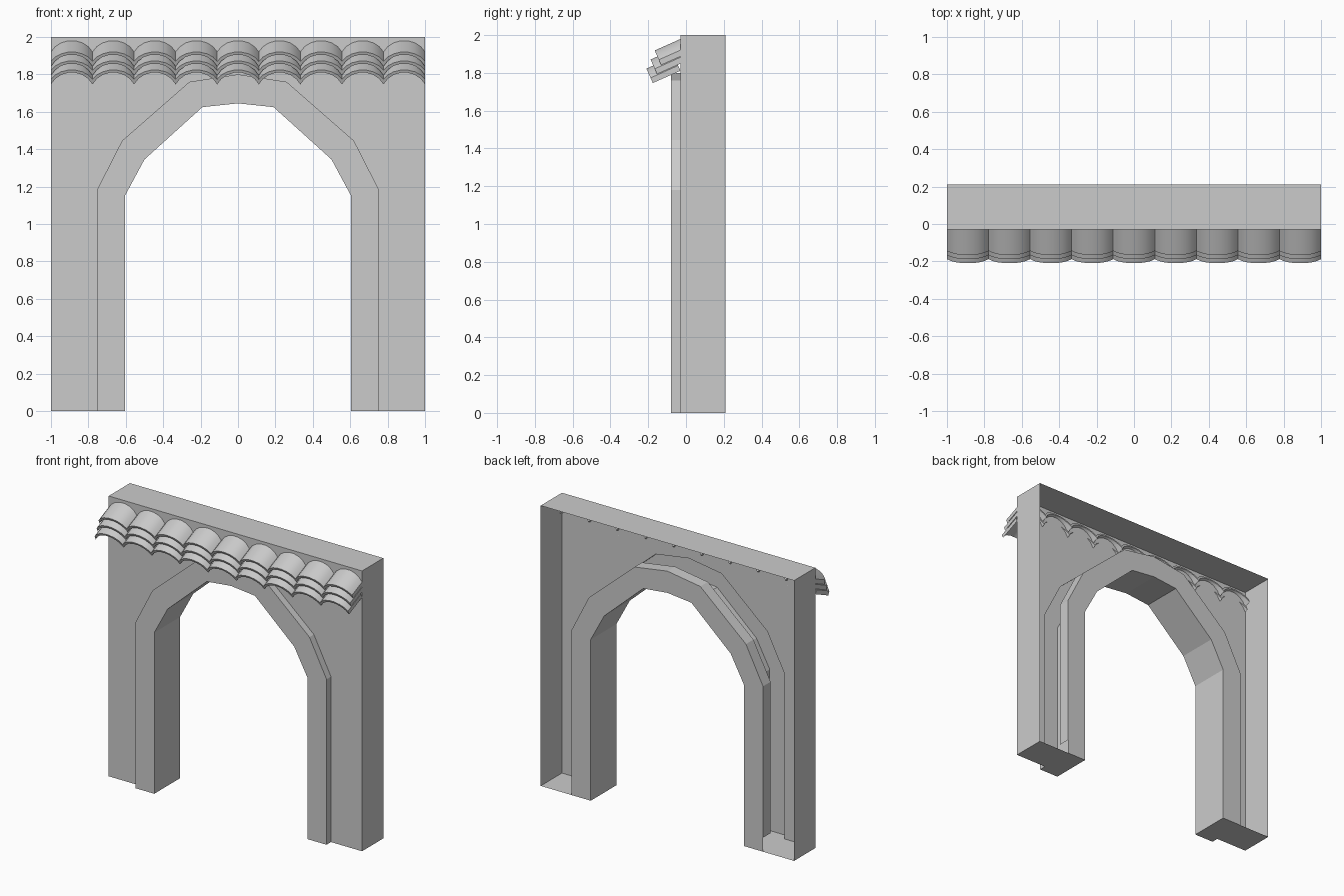
import bpy, math

if "Cube" in bpy.data.objects:
    bpy.data.objects.remove(bpy.data.objects["Cube"])

FRONT, WALL, BACK = -0.08, -0.03, 0.21


def make(name, verts, faces):
    me = bpy.data.meshes.new(name)
    me.from_pydata(verts, [], faces)
    me.update()
    ob = bpy.data.objects.new(name, me)
    bpy.context.collection.objects.link(ob)
    return ob


def mirrored(half):
    # half profile runs from the ground to the apex on the +x side
    return half + [(-x, z) for x, z in reversed(half[:-1])]


def strip(name, a, b):
    # quads between two 3D polylines
    n = len(a)
    return make(name, a + b, [(i, i + 1, n + i + 1, n + i) for i in range(n - 1)])


def at(profile, y):
    return [(x, y, z) for x, z in profile]


outer = mirrored([(0.755, 0), (0.755, 1.18), (0.62, 1.445), (0.26, 1.76), (0, 1.80)])
inner = mirrored([(0.605, 0), (0.605, 1.15), (0.50, 1.345), (0.19, 1.625), (0, 1.645)])

# Wall front sheet with the arch cut out of it
wall = [(-1, 0), (-1, 2), (1, 2), (1, 0)] + outer
make("wall_front", at(wall, WALL), [tuple(range(len(wall)))[::-1]])

# Wall sides and top; the back stays open
shell = [(1, 0), (1, 2), (-1, 2), (-1, 0)]
strip("wall_shell", at(shell, WALL), at(shell, BACK))

# Stepped foot plates
for s, side in ((1, "right"), (-1, "left")):
    foot = [(0.605, FRONT), (0.755, FRONT), (0.755, WALL), (1, WALL), (1, BACK), (0.605, BACK)]
    order = tuple(range(6))
    make("foot_plate_" + side, [(s * x, y, 0) for x, y in foot],
         [order[::-1] if s > 0 else order])

# Arch surround: front band, opening lining, back band and their outer rims
strip("arch_front_band", at(inner, FRONT), at(outer, FRONT))
strip("arch_lining", at(inner, BACK), at(inner, FRONT))
strip("arch_back_band", at(outer, BACK), at(inner, BACK))
strip("arch_front_rim", at(outer, FRONT), at(outer, WALL))
raised = [(x, max(z, 0.1)) for x, z in outer]
strip("arch_back_rim", at(raised, 0.125), at(raised, BACK))

# Roof tiles: three tilted rows of nine curved tiles
COLS, SEGS, THICK, LENGTH = 9, 7, 0.015, 0.16
TILT = math.radians(24)
half_w, rise = 1 / COLS, 0.07
radius = (half_w ** 2 + rise ** 2) / (2 * rise)
sweep = math.asin(half_w / radius)


def tile_row(name, y0, z0):
    verts, faces = [], []
    for c in range(COLS):
        cx = -1 + (2 * c + 1) * half_w
        base, n = len(verts), SEGS + 1
        for along in (0, LENGTH):
            for drop in (0, THICK):
                for i in range(n):
                    a = sweep * (2 * i / SEGS - 1)
                    x = cx + radius * math.sin(a)
                    h = radius * (math.cos(a) - 1) * (rise - THICK * (drop == 0)) / rise - drop
                    verts.append((x, y0 - along * math.cos(TILT) - h * math.sin(TILT),
                                  z0 - along * math.sin(TILT) + h * math.cos(TILT)))
        # loops: 0 back top, 1 back underside, 2 front top, 3 front underside
        for p, q in ((0, 2), (2, 3), (3, 1), (1, 0)):
            for i in range(SEGS):
                faces.append((base + p * n + i, base + q * n + i,
                              base + q * n + i + 1, base + p * n + i + 1))
        for i in (0, SEGS):
            f = tuple(base + k * n + i for k in (0, 1, 3, 2))
            faces.append(f if i == 0 else f[::-1])
    return make(name, verts, faces)


bpy.ops.object.select_all(action='DESELECT')
for r in range(3):
    row = tile_row("roof_tiles_row_%d" % (r + 1), -0.02 - 0.022 * r, 1.985 - 0.048 * r)
    row.select_set(True)
    bpy.context.view_layer.objects.active = row
bpy.ops.object.shade_smooth_by_angle(angle=math.radians(30))
